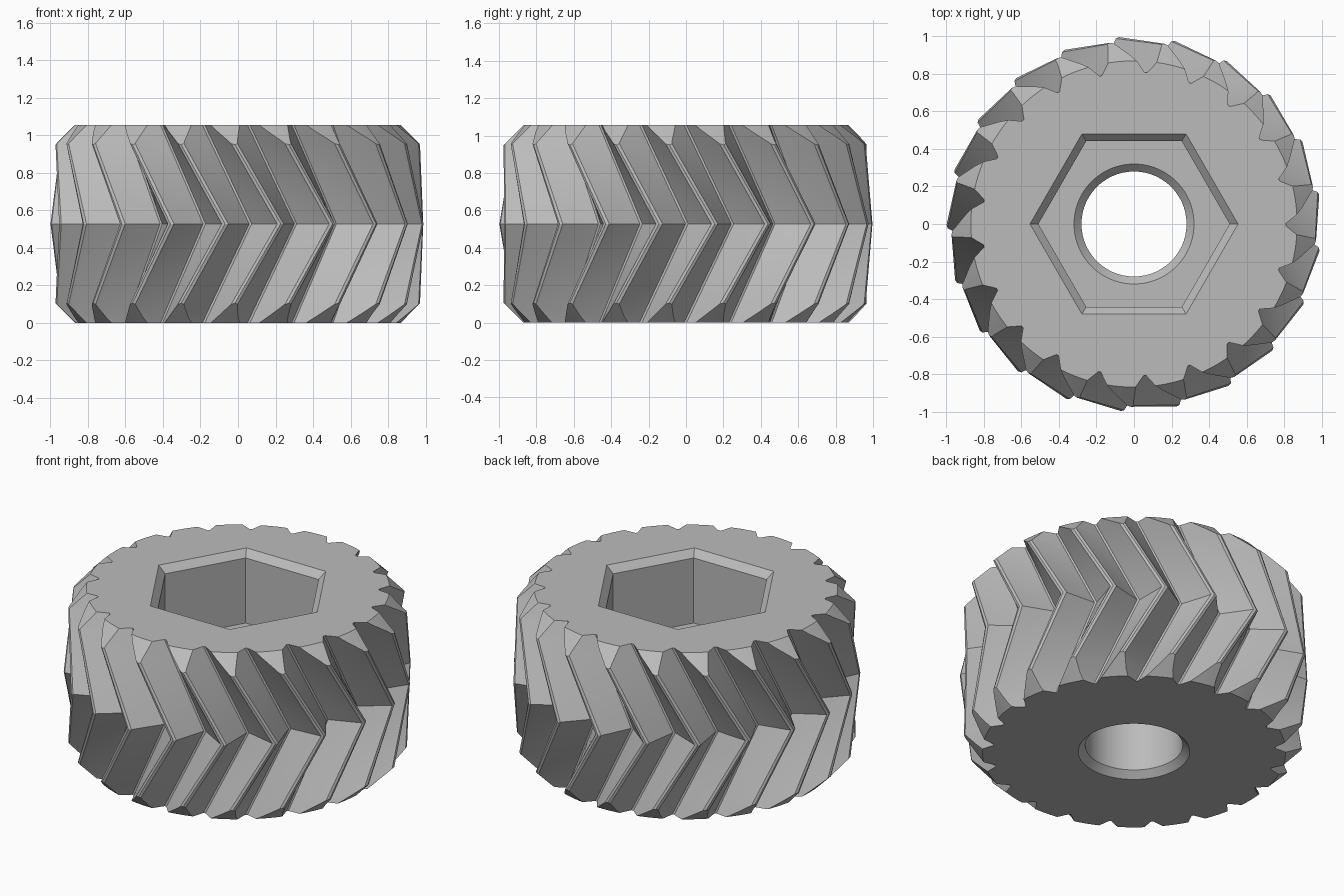
import bpy
import bmesh
from math import radians, cos, sin, pi
from mathutils import Vector

default_cube = bpy.data.objects.get("Cube")
if default_cube:
    bpy.data.objects.remove(default_cube, do_unlink=True)

HEIGHT = 1.055
MID = HEIGHT / 2
TEETH = 21
PITCH = 2 * pi / TEETH
TWIST = radians(17.7)      # turn of the teeth from the middle to either end
PHASE = radians(94.6)
END_SCALE = 0.978          # the teeth shrink slightly toward the ends
STEPS = 6                  # slices in each half

steel = bpy.data.materials.new("grey steel")
steel.use_nodes = True
GREY = (0.5, 0.5, 0.5, 1)
steel.diffuse_color = GREY
shader = next(n for n in steel.node_tree.nodes if n.type == "BSDF_PRINCIPLED")
shader.inputs["Base Color"].default_value = GREY


def loft(name, rings):
    """Closed solid through equal rings of points, capped at both ends."""
    bm = bmesh.new()
    loops = [[bm.verts.new(p) for p in ring] for ring in rings]
    for low, high in zip(loops, loops[1:]):
        n = len(low)
        for i in range(n):
            j = (i + 1) % n
            bm.faces.new((low[i], low[j], high[j], high[i]))
    bm.faces.new(loops[0][::-1])
    bm.faces.new(loops[-1])
    bmesh.ops.recalc_face_normals(bm, faces=bm.faces)
    mesh = bpy.data.meshes.new(name)
    bm.to_mesh(mesh)
    bm.free()
    mesh.materials.append(steel)
    obj = bpy.data.objects.new(name, mesh)
    bpy.context.collection.objects.link(obj)
    return obj


def lathe(name, profile, sides):
    """Turned or prismatic solid from (radius, height) pairs."""
    turns = [2 * pi * i / sides for i in range(sides)]
    return loft(name, [[(r * cos(a), r * sin(a), z) for a in turns]
                       for r, z in profile])


# Tooth outline: (angle in degrees from the tip, radius), rounded tip and root
tooth = [(-8.1, 0.828), (-1.5, 0.978), (-1.0, 0.994), (0, 1.0),
         (1.0, 0.994), (1.5, 0.978), (8.1, 0.828)]


def outline(turn, scale):
    points = []
    for k in range(TEETH):
        for degrees, r in tooth:
            a = PHASE + k * PITCH + radians(degrees) - turn
            points.append(Vector((r * scale * cos(a), r * scale * sin(a), 0)))
    return points


# Herringbone body: straight teeth run from the middle to both ends
middle, end = outline(0, 1), outline(TWIST, END_SCALE)
rings = []
for s in range(-STEPS, STEPS + 1):
    lift = Vector((0, 0, MID + MID * s / STEPS))
    rings.append([m.lerp(e, abs(s) / STEPS) + lift for m, e in zip(middle, end)])
gear = loft("herringbone_gear", rings)

# Blank that bevels the tooth ends
RIM = 0.87
blank = lathe("bevel_blank", [(RIM - 0.05, -0.05), (RIM + 0.23, 0.23),
                              (RIM + 0.23, HEIGHT - 0.23),
                              (RIM - 0.05, HEIGHT + 0.05)], 160)
# Round bore with a bevel at each end
bore = lathe("bore_cutter", [(0.365, -0.045), (0.28, 0.04), (0.28, 0.56),
                             (0.32, 0.6), (0.32, 0.7)], 96)
# Hexagonal pocket with a bevelled mouth
pocket = lathe("hex_cutter", [(0.51, 0.6), (0.51, HEIGHT - 0.043),
                              (0.555, HEIGHT), (0.605, HEIGHT + 0.048)], 6)

bpy.ops.object.select_all(action="DESELECT")
bpy.context.view_layer.objects.active = gear
gear.select_set(True)
for cutter, operation in ((blank, "INTERSECT"), (pocket, "DIFFERENCE"),
                          (bore, "DIFFERENCE")):
    mod = gear.modifiers.new(cutter.name, "BOOLEAN")
    mod.operation = operation
    mod.solver = "EXACT"
    mod.object = cutter
    bpy.ops.object.modifier_apply(modifier=mod.name)
    bpy.data.objects.remove(cutter, do_unlink=True)

bpy.ops.object.shade_smooth_by_angle(angle=radians(30))
